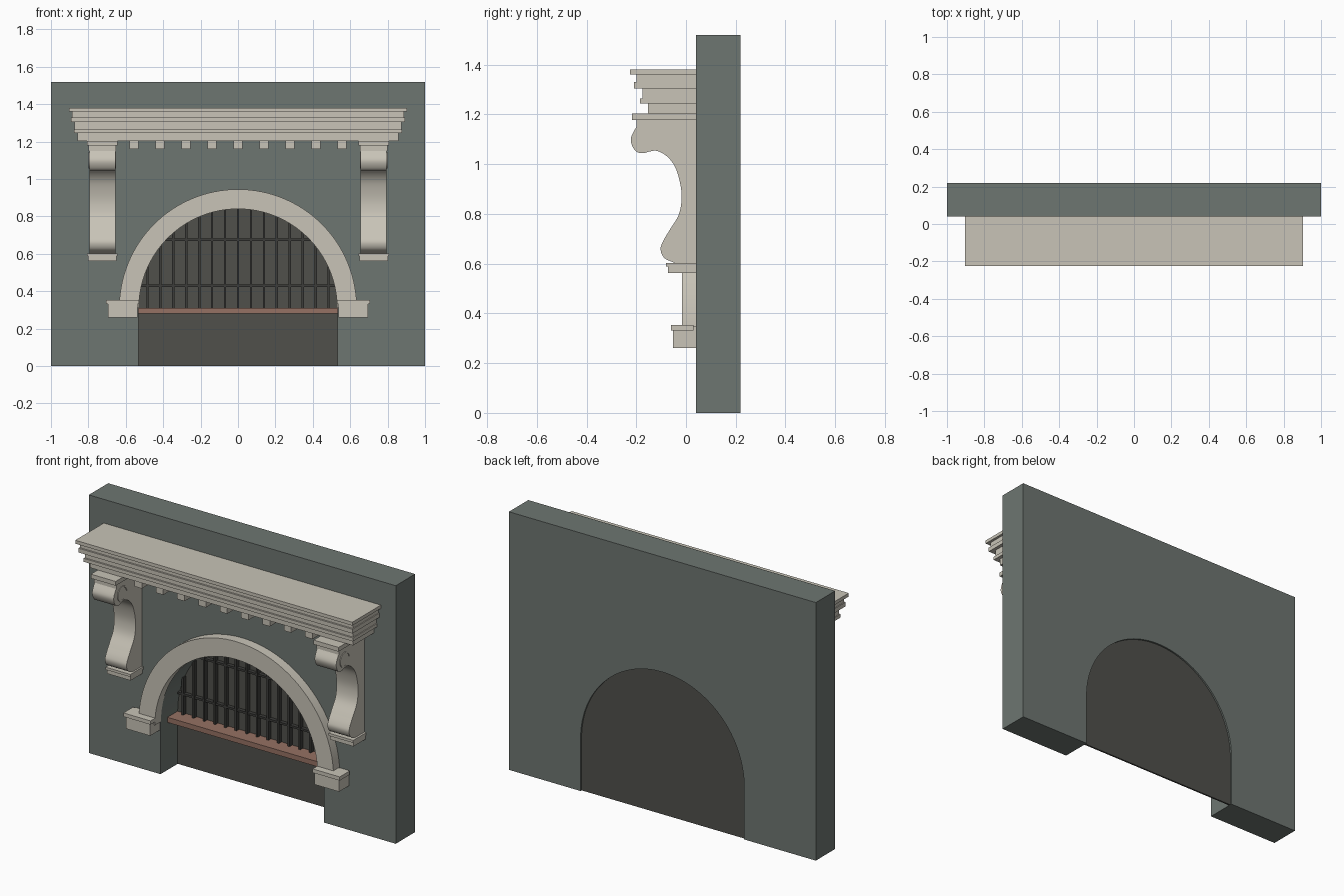
import bpy, bmesh, math
from mathutils import Vector

cube = bpy.data.objects.get("Cube")
if cube:
    bpy.data.objects.remove(cube, do_unlink=True)


def material(name, r, g, b):
    m = bpy.data.materials.new(name)
    m.use_nodes = True
    m.diffuse_color = (r, g, b, 1)
    m.node_tree.nodes["Principled BSDF"].inputs["Base Color"].default_value = (r, g, b, 1)
    return m


STONE = material("pale stone", 0.58, 0.55, 0.475)
WALL = material("grey green wall", 0.155, 0.18, 0.165)
PANEL = material("dark panel", 0.08, 0.08, 0.07)
IRON = material("dark iron", 0.045, 0.045, 0.042)
SILL = material("red brown sill", 0.30, 0.165, 0.125)


def finish(name, bm, mat):
    bmesh.ops.recalc_face_normals(bm, faces=bm.faces)
    mesh = bpy.data.meshes.new(name)
    bm.to_mesh(mesh)
    bm.free()
    mesh.materials.append(mat)
    mesh.shade_smooth()
    mesh.set_sharp_from_angle(angle=math.radians(30))
    obj = bpy.data.objects.new(name, mesh)
    bpy.context.collection.objects.link(obj)
    return obj


def prism(name, outline, start, end, mat, along="y"):
    """Extrude an outline of (x, z) along y, or of (y, z) along x."""
    bm = bmesh.new()
    place = (lambda p, d: (p[0], d, p[1])) if along == "y" else (lambda p, d: (d, p[0], p[1]))
    near = [bm.verts.new(place(p, start)) for p in outline]
    far = [bm.verts.new(place(p, end)) for p in outline]
    bm.faces.new(near)
    bm.faces.new(far)
    for i in range(len(outline)):
        j = (i + 1) % len(outline)
        bm.faces.new((near[i], near[j], far[j], far[i]))
    return finish(name, bm, mat)


def box(name, x0, x1, y0, y1, z0, z1, mat):
    return prism(name, [(x0, z0), (x1, z0), (x1, z1), (x0, z1)], y0, y1, mat)


def arc(radius, cx, cz, a0, a1, steps):
    angles = [math.radians(a0 + (a1 - a0) * i / steps) for i in range(steps + 1)]
    return [(cx + radius * math.cos(a), cz + radius * math.sin(a)) for a in angles]


def smooth_path(points, steps=6):
    """Catmull-Rom curve through the points."""
    p = [Vector(q) for q in [points[0]] + points + [points[-1]]]
    out = []
    for a, b, c, d in zip(p, p[1:], p[2:], p[3:]):
        for i in range(steps):
            t = i / steps
            out.append(0.5 * (2 * b + (c - a) * t + (2 * a - 5 * b + 4 * c - d) * t ** 2
                              + (3 * b - a - 3 * c + d) * t ** 3))
    return [tuple(v) for v in out] + [points[-1]]


FACE, BACK = 0.04, 0.22
RADIUS, SPRING = 0.533, 0.31

# Wall with an arched opening, and the panel closing it near the back
opening = [(-RADIUS, 0)] + arc(RADIUS, 0, SPRING, 180, 0, 64) + [(RADIUS, 0)]
prism("wall", [(-1, 0)] + opening + [(1, 0), (1, 1.52), (-1, 1.52)], FACE, BACK, WALL)
prism("back_panel", opening, 0.2, 0.21, PANEL)

# Arch moulding
prism("arch_moulding", arc(0.635, 0, SPRING, 0, 180, 64) + arc(RADIUS - 0.003, 0, SPRING, 180, 0, 64),
      -0.017, FACE, STONE)

# Sill and iron grille
box("sill", -RADIUS, RADIUS, 0.105, 0.2, 0.28, 0.31, SILL)
for i in range(-7, 8):
    x = i * 0.0692
    top = SPRING + math.sqrt(RADIUS ** 2 - x ** 2)
    box("grille_upright", x - 0.006, x + 0.006, 0.175, 0.2, SPRING, top, IRON)
for z in (0.43, 0.675):
    half = math.sqrt(RADIUS ** 2 - (z - SPRING) ** 2)
    box("grille_rail", -half, half, 0.178, 0.2, z - 0.006, z + 0.006, IRON)

# Stepped cornice: half width, front y, bottom z, top z
for half, front, low, high in [
    (0.903, -0.225, 1.36, 1.38),
    (0.888, -0.200, 1.33, 1.36),
    (0.893, -0.210, 1.305, 1.33),
    (0.873, -0.175, 1.265, 1.305),
    (0.878, -0.185, 1.245, 1.265),
    (0.857, -0.153, 1.203, 1.245),
]:
    box("cornice_step", -half, half, front, FACE, low, high, STONE)

# Dentils
for i in range(-4, 5):
    x = i * 0.139
    box("dentil", x - 0.024, x + 0.024, -0.135, FACE, 1.16, 1.203, STONE)

# Scroll consoles and arch imposts, one of each per side
scroll = smooth_path([
    (-0.200, 1.15), (-0.222, 1.10), (-0.205, 1.055), (-0.175, 1.044), (-0.147, 1.051),
    (-0.115, 1.053), (-0.075, 1.03), (-0.042, 0.985), (-0.022, 0.915), (-0.018, 0.855),
    (-0.03, 0.795), (-0.066, 0.735), (-0.094, 0.687), (-0.102, 0.655), (-0.086, 0.622),
    (-0.042, 0.602)])
volute = arc(0.045, -0.143, 1.1, 10, 285, 28) + arc(0.036, -0.140, 1.1, 285, 10, 28)

for side, s in (("left", 1), ("right", -1)):
    def slab(name, inner, outer, front, back, low, high):
        box(f"{side}_{name}", s * inner, s * outer, front, back, low, high, STONE)

    prism(f"{side}_console", scroll + [(FACE, 0.602), (FACE, 1.15)],
          s * 0.655, s * 0.795, STONE, along="x")
    for a, b in ((0.651, 0.655), (0.795, 0.799)):
        prism(f"{side}_volute_line", volute, s * a, s * b, STONE, along="x")
    slab("console_cap", 0.645, 0.807, -0.217, FACE, 1.178, 1.203)
    slab("console_neck", 0.652, 0.799, -0.200, FACE, 1.15, 1.178)
    slab("console_foot", 0.645, 0.807, -0.080, FACE, 0.588, 0.603)
    slab("console_foot_base", 0.649, 0.803, -0.072, FACE, 0.563, 0.588)
    slab("impost_block", 0.536, 0.695, -0.052, FACE, 0.26, 0.35)
    slab("impost_cap", 0.528, 0.705, -0.060, 0.03, 0.331, 0.353)
